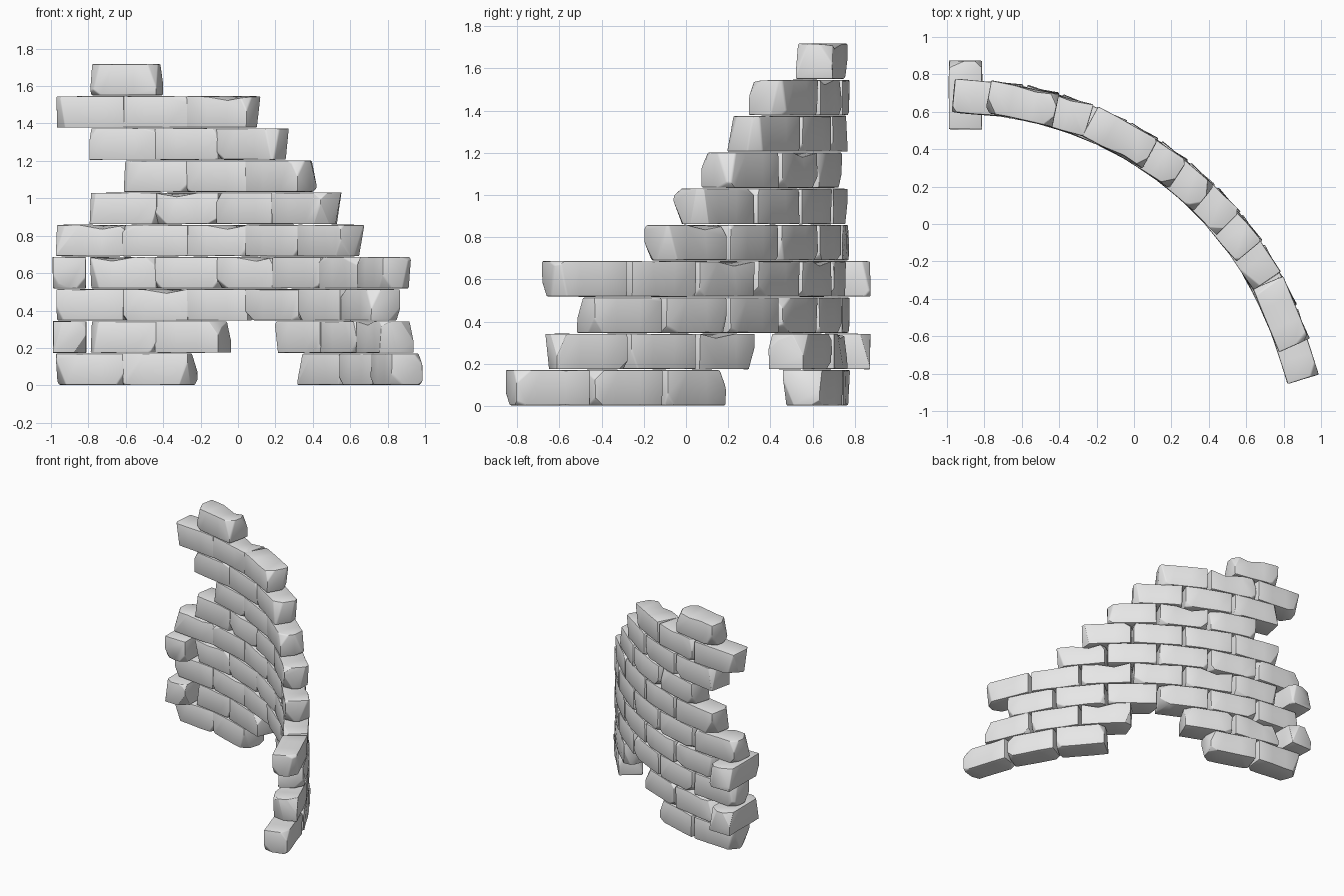
import bpy, bmesh, math, random
from mathutils import Matrix, Vector

random.seed(11)
if "Cube" in bpy.data.objects:
    bpy.data.objects.remove(bpy.data.objects["Cube"], do_unlink=True)

stone = bpy.data.materials.new("grey_stone")
GREY = (0.8, 0.8, 0.8, 1)
stone.diffuse_color = GREY
stone.use_nodes = True
stone.node_tree.nodes["Principled BSDF"].inputs["Base Color"].default_value = GREY

# Wall layout: an arc about CENTRE, bricks counted along it
CENTRE = Vector((-0.95, -1.2))
RADIUS = 1.885
STEP = 0.198
COURSE = 0.172
LENGTH, DEPTH, HEIGHT = 0.372, 0.185, 0.17


def chip(bm, half, signs, weights, amount):
    """Slice off one corner or edge of a brick with a flat cut."""
    corner = Vector([s * h for s, h in zip(signs, half)])
    normal = Vector([s * w for s, w in zip(signs, weights)]).normalized()
    bmesh.ops.bisect_plane(bm, geom=bm.verts[:] + bm.edges[:] + bm.faces[:],
                           plane_co=corner - normal * amount,
                           plane_no=normal, clear_outer=True)
    rim = [e for e in bm.edges if e.is_boundary]
    if rim:
        bmesh.ops.holes_fill(bm, edges=rim, sides=0)


def brick(name, place, worn_ends=()):
    """Worn stone brick: dented sides, chipped corners and softened edges."""
    half = Vector((LENGTH, DEPTH, HEIGHT)) / 2
    bm = bmesh.new()
    bmesh.ops.create_cube(bm, size=2)
    bmesh.ops.scale(bm, vec=half, verts=bm.verts)
    along = [e for e in bm.edges
             if abs(e.verts[0].co.x - e.verts[1].co.x) > half.x]
    bmesh.ops.subdivide_edges(bm, edges=along, cuts=2, use_grid_fill=True)

    # Uneven surfaces, always pressed inward
    for v in bm.verts:
        v.co.x *= 1 - random.uniform(0, 0.03)
        v.co.y *= 1 - random.uniform(0, 0.08)
        v.co.z *= 1 - random.uniform(0, 0.03)
    if random.random() < 0.35:
        dent = random.choice([v for v in bm.verts
                              if abs(v.co.x) < half.x / 2 and v.co.z > 0])
        dent.co.z *= 0.75
        dent.co.y *= 0.85

    # Small chips everywhere, bigger ones on exposed ends
    for _ in range(3):
        signs = [random.choice((-1, 1)) for _ in range(3)]
        weights = [random.uniform(0.2, 1) for _ in range(3)]
        chip(bm, half, signs, weights, random.uniform(0.015, 0.04))
    for end in worn_ends:
        for side in (-1, 1):
            signs = (end, side, random.choice((-1, 1)))
            weights = (random.uniform(0.6, 1), random.uniform(0.4, 0.8),
                       random.uniform(0.1, 0.6))
            chip(bm, half, signs, weights, random.uniform(0.03, 0.05))

    # Softened edges
    sharp = [e for e in bm.edges
             if len(e.link_faces) == 2 and e.calc_face_angle(0) > 0.6]
    bmesh.ops.bevel(bm, geom=sharp, offset=0.007, segments=2, profile=0.5,
                    affect='EDGES', clamp_overlap=True)
    bmesh.ops.recalc_face_normals(bm, faces=bm.faces)
    for f in bm.faces:
        f.smooth = True
    for e in bm.edges:
        e.smooth = len(e.link_faces) == 2 and e.calc_face_angle(0) < 0.55

    mesh = bpy.data.meshes.new(name)
    bm.to_mesh(mesh)
    bm.free()
    mesh.materials.append(stone)
    obj = bpy.data.objects.new(name, mesh)
    obj.matrix_world = place
    bpy.context.collection.objects.link(obj)


# Courses from the ground up: brick slots that are filled in each
courses = [
    [0, 1, 4, 5, 6],
    [0, 1, 3, 4, 5],
    [0, 1, 2, 3, 4, 5],
    [0, 1, 2, 3, 4, 5],
    [0, 1, 2, 3, 4],
    [0, 1, 2, 3],
    [1, 2, 3],
    [0, 1, 2],
    [0, 1, 2],
    [0],
]
for row, slots in enumerate(courses):
    start = 0.089 if row % 2 else -0.01
    z = COURSE * (row + 0.5)
    for slot in slots:
        angle = start + STEP * (slot + 0.5)
        spot = CENTRE + (RADIUS - 0.006) * Vector((math.sin(angle), math.cos(angle)))
        place = (Matrix.Translation((spot.x, spot.y, z))
                 @ Matrix.Rotation(-angle + random.uniform(-0.02, 0.02), 4, 'Z'))
        worn = [side for side in (-1, 1) if slot + side not in slots]
        brick(f"wall_brick_{row + 1}_{slot + 1}", place, worn)

# Crosswise bricks that close the straight end
for row in (1, 3):
    place = (Matrix.Translation((-0.9, 0.69, COURSE * (row + 0.5)))
             @ Matrix.Rotation(math.pi / 2, 4, 'Z'))
    brick(f"end_brick_{row + 1}", place, (-1, 1))
